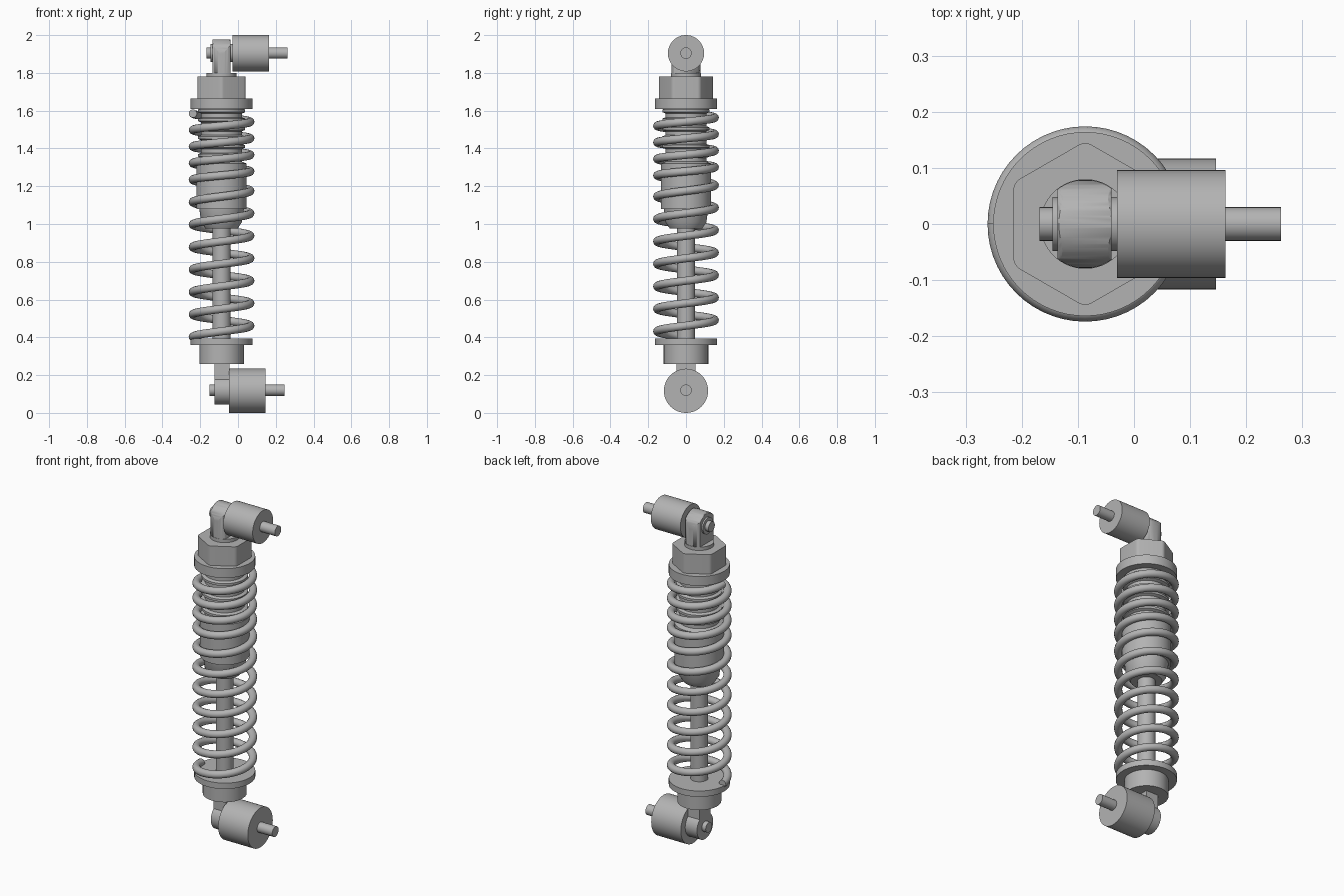
import bpy, bmesh, math
from mathutils import Vector

cube = bpy.data.objects.get("Cube")
if cube:
    bpy.data.objects.remove(cube, do_unlink=True)

AXIS = -0.087  # x of the damper's centre line

steel = bpy.data.materials.new("grey_steel")
steel.use_nodes = True
GREY = (0.45, 0.45, 0.45, 1)
steel.diffuse_color = GREY
steel.node_tree.nodes["Principled BSDF"].inputs["Base Color"].default_value = GREY


def finish(name, bm, smooth=True):
    bmesh.ops.recalc_face_normals(bm, faces=bm.faces)
    mesh = bpy.data.meshes.new(name)
    bm.to_mesh(mesh)
    bm.free()
    mesh.materials.append(steel)
    ob = bpy.data.objects.new(name, mesh)
    bpy.context.collection.objects.link(ob)
    if smooth:
        bpy.ops.object.select_all(action='DESELECT')
        ob.select_set(True)
        bpy.context.view_layer.objects.active = ob
        bpy.ops.object.shade_smooth_by_angle(angle=math.radians(35))
    return ob


def loft(name, rings):
    """Skin a list of closed rings and cap both ends."""
    bm = bmesh.new()
    loops = [[bm.verts.new(p) for p in ring] for ring in rings]
    n = len(loops[0])
    for a, b in zip(loops, loops[1:]):
        for i in range(n):
            j = (i + 1) % n
            bm.faces.new((a[i], a[j], b[j], b[i]))
    bm.faces.new(loops[0])
    bm.faces.new(loops[-1])
    return finish(name, bm)


def circle(r, n=64):
    return [(r * math.cos(math.tau * i / n), r * math.sin(math.tau * i / n)) for i in range(n)]


def lathe(name, profile):
    """Turn (radius, z) pairs about the damper axis."""
    return loft(name, [[(AXIS + x, y, z) for x, y in circle(r)] for r, z in profile])


def pin(name, r, x0, x1, z):
    """Cylinder along x."""
    return loft(name, [[(x, a, z + b) for a, b in circle(r, 48)] for x in (x0, x1)])


def eye(name, x0, x1, r, zc, z_end, half):
    """Plate with one rounded end round zc and a neck reaching z_end."""
    s = 1 if zc > z_end else -1
    start = math.acos(half / r) if half < r else 0
    arc = [-start + (math.pi + 2 * start) * i / 32 for i in range(33)]
    outline = [(r * math.cos(a), zc + s * r * math.sin(a)) for a in arc]
    outline += [(-half, z_end), (half, z_end)]
    return loft(name, [[(x, y, z) for y, z in outline] for x in (x0, x1)])


# Damper rod, lower cup and spring seats
lathe("piston_rod", [(0.048, 0.3), (0.048, 1.1)])
lathe("lower_cup", [(0.118, 0.26), (0.118, 0.37)])
lathe("lower_spring_seat", [(0.164, 0.36), (0.164, 0.395)])
lathe("upper_spring_seat", [(0.164, 1.61), (0.164, 1.665)])

# Damper body with a tapered nose and a ridged upper section
body = [(0.085, 0.975), (0.108, 1.01), (0.118, 1.08), (0.133, 1.08), (0.133, 1.32)]
for k in range(6):
    z = 1.33 + 0.047 * k
    body += [(0.108, z), (0.108, z + 0.02), (0.125, z + 0.027), (0.125, z + 0.04)]
body.append((0.108, 1.62))
lathe("damper_body", body)

# Hexagonal cap with rounded corners
outline = []
for k in range(6):
    a = math.radians(90 + 60 * k)
    for t in range(-2, 3):
        b = a + math.radians(15 * t)
        outline.append((AXIS + 0.12 * math.cos(a) + 0.024 * math.cos(b),
                        0.12 * math.sin(a) + 0.024 * math.sin(b)))
loft("hex_cap", [[(x, y, z) for x, y in outline] for z in (1.66, 1.78)])
lathe("cap_neck", [(0.08, 1.775), (0.08, 1.8)])

# Coil spring: close turns at the top, wide turns below
TURNS, STEPS, COIL_R, WIRE_R = 11, 56, 0.152, 0.022
heights = [0.402 + 0.119 * t for t in range(8)]
while len(heights) <= TURNS:
    heights.append(heights[-1] + (1.585 - heights[7]) / (TURNS - 7))
rings = []
for i in range(TURNS * STEPS + 1):
    t = i / STEPS
    k = min(int(t), TURNS - 1)
    z = heights[k] + (heights[k + 1] - heights[k]) * (t - k)
    out = Vector((math.cos(math.pi + math.tau * t), math.sin(math.pi + math.tau * t), 0))
    mid = Vector((AXIS, 0, z)) + out * COIL_R
    rings.append([mid + out * u + Vector((0, 0, v)) for u, v in circle(WIRE_R, 14)])
loft("coil_spring", rings)

# Upper mount: rounded eye trimmed by a round column
upper = eye("upper_eye", AXIS - 0.049, AXIS + 0.047, 0.078, 1.9, 1.78, 0.078)
column = lathe("upper_eye_trim", [(0.079, 1.7), (0.079, 1.945), (0.035, 1.99)])
column.hide_render = True
column.hide_viewport = True
trim = upper.modifiers.new("trim", 'BOOLEAN')
trim.operation = 'INTERSECT'
trim.object = column
trim.solver = 'EXACT'
bpy.context.view_layer.objects.active = upper
bpy.ops.object.modifier_apply(modifier="trim")
bpy.data.objects.remove(column, do_unlink=True)
pin("upper_eye_bush", 0.048, -0.145, -0.02, 1.905)
pin("upper_bolt", 0.03, -0.168, 0.262, 1.905)
pin("upper_spacer", 0.096, -0.03, 0.163, 1.904)

# Lower mount
eye("lower_eye", -0.125, -0.045, 0.076, 0.12, 0.27, 0.05)
pin("lower_bolt", 0.03, -0.15, 0.245, 0.12)
pin("lower_spacer", 0.117, -0.048, 0.146, 0.117)
